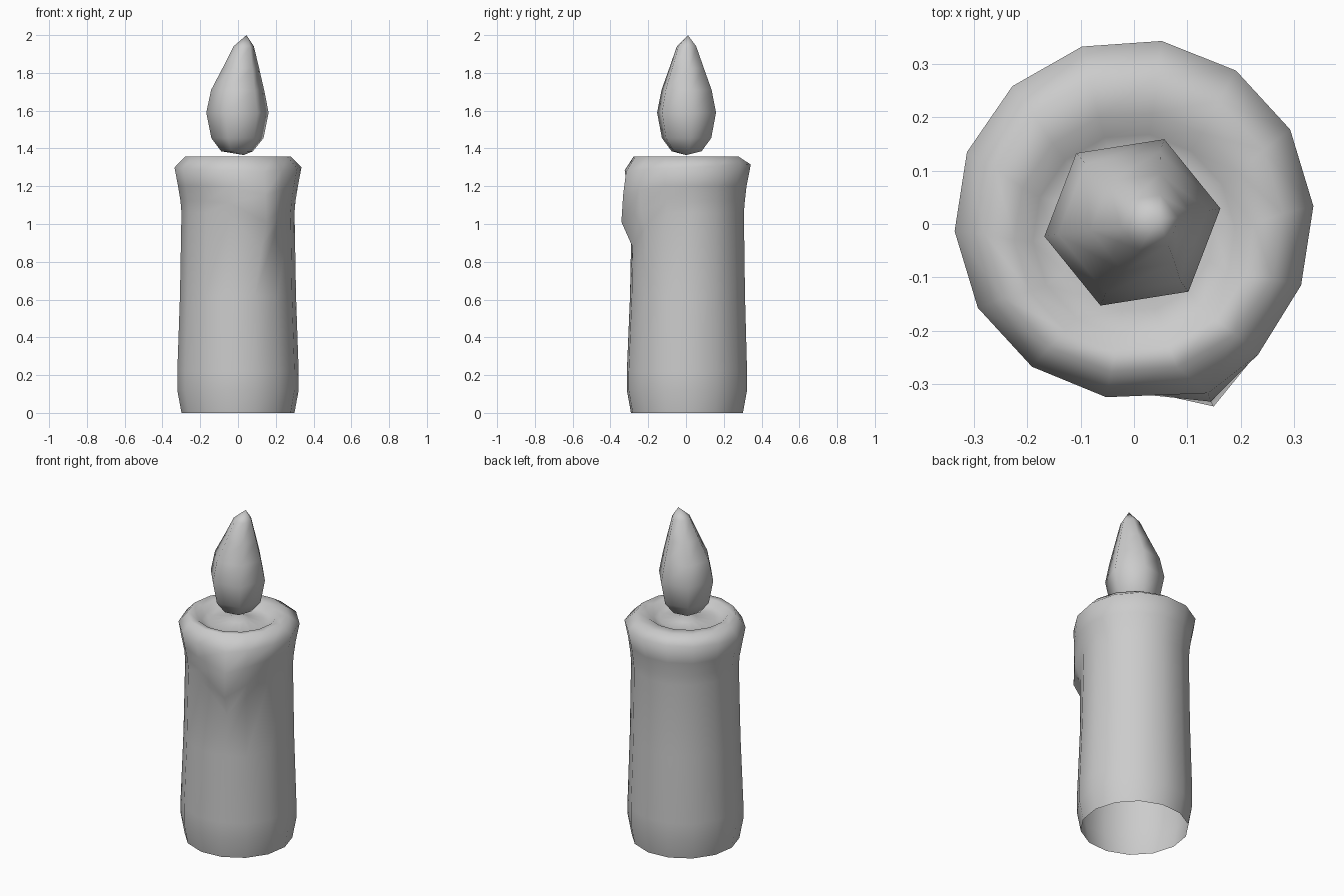
import bpy, bmesh
from math import sin, cos, radians, exp

if "Cube" in bpy.data.objects:
    bpy.data.objects.remove(bpy.data.objects["Cube"])


def loft(name, rings, bottom=None, top=None):
    """Skin a stack of equal-sized rings; optional pole points close the ends."""
    bm = bmesh.new()
    rows = [[bm.verts.new(p) for p in ring] for ring in rings]
    n = len(rows[0])
    for a, b in zip(rows, rows[1:]):
        for i in range(n):
            j = (i + 1) % n
            bm.faces.new((a[i], a[j], b[j], b[i]))
    for pole, row, flip in ((bottom, rows[0], True), (top, rows[-1], False)):
        if pole:
            v = bm.verts.new(pole)
            for i in range(n):
                tri = (row[i], row[(i + 1) % n], v)
                bm.faces.new(tri[::-1] if flip else tri)
    me = bpy.data.meshes.new(name)
    bm.to_mesh(me)
    bm.free()
    for p in me.polygons:
        p.use_smooth = True
    ob = bpy.data.objects.new(name, me)
    bpy.context.collection.objects.link(ob)
    return ob


# Wax body: open-bottomed shell with swollen lip, drip and melted pool
# each row: radius, height, drip bulge, drip drop, y shift
SIDES, DRIP = 14, -67
profile = [
    (0.300, 0.00, 0, 0, 0.005),
    (0.322, 0.12, 0, 0, 0.005),
    (0.322, 0.22, 0, 0, 0.005),
    (0.308, 0.62, 0, 0, 0.008),
    (0.300, 1.06, 0.02, -0.20, 0.010),
    (0.305, 1.12, 0.085, -0.12, 0.010),
    (0.318, 1.20, 0.055, -0.05, 0.006),
    (0.337, 1.30, 0.02, -0.01, 0.010),
    (0.280, 1.358, 0, 0, 0.000),
    (0.225, 1.355, 0, 0, -0.015),
    (0.190, 1.325, 0, 0, -0.020),
    (0.150, 1.315, 0, 0, -0.015),
    (0.060, 1.330, 0, 0, 0.000),
]
rings = []
for r, z, bulge, drop, dy in profile:
    ring = []
    for i in range(SIDES):
        ang = 4 + i * 360 / SIDES
        if ang > 180:
            ang -= 360
        w = exp(-((ang - DRIP) / 20) ** 2)
        if abs(ang - DRIP) < 10 and bulge:
            ang = DRIP
        rr = r + bulge * w
        a = radians(ang)
        tilt = 0.015 * sin(a) if 1.25 < z < 1.34 and r > 0.3 else 0
        ring.append((rr * cos(a), rr * sin(a) + dy, z + drop * w + tilt))
    rings.append(ring)
loft("wax_body", rings, top=(0, 0, 1.355))

# Flame: six-sided teardrop leaning slightly to the right
flame = [  # radius, height, x centre
    (0.085, 1.385, -0.005),
    (0.140, 1.455, -0.003),
    (0.167, 1.590, -0.003),
    (0.142, 1.710, -0.002),
    (0.098, 1.825, 0.015),
    (0.055, 1.940, 0.030),
]
loft("flame",
     [[(cx + r * cos(radians(9 + 60 * i)), r * sin(radians(9 + 60 * i)) + 0.003, z)
       for i in range(6)] for r, z, cx in flame],
     bottom=(0.03, 0, 1.365), top=(0.045, 0.01, 2.0))
